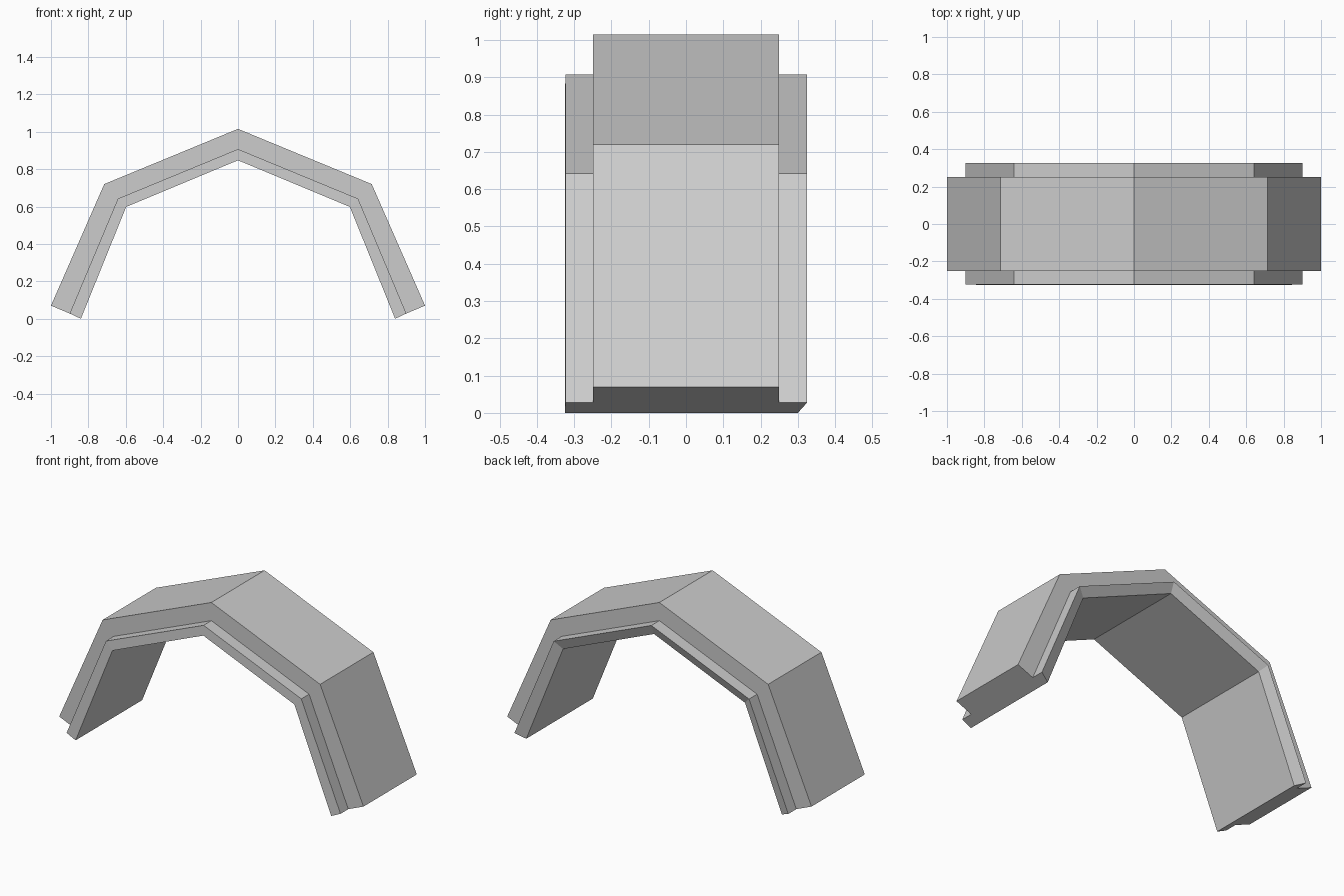
import bpy
import bmesh

cube = bpy.data.objects.get("Cube")
if cube:
    bpy.data.objects.remove(cube, do_unlink=True)

# Single plain grey
grey = bpy.data.materials.new("light_grey")
grey.use_nodes = True
colour = (0.604, 0.604, 0.604, 1)
grey.diffuse_color = colour
grey.node_tree.nodes["Principled BSDF"].inputs["Base Color"].default_value = colour

# Half outlines of the arch from foot to crown (x, z)
outer = [(1.0, 0.07), (0.715, 0.72), (0, 1.015)]
ledge = [(0.9, 0.028), (0.642, 0.642), (0, 0.907)]
inner = [(0.84, 0.0), (0.598, 0.598), (0, 0.847)]


def full_arch(half):
    """Mirror a half outline into a full one, from +x foot to -x foot."""
    return half + [(-x, z) for x, z in reversed(half[:-1])]


# Stepped cross-section: (y, outline), going round the section
section = [
    (-0.25, outer), (0.25, outer),      # outer band
    (0.25, ledge), (0.325, ledge),      # back step
    (0.30, inner), (-0.325, inner),     # inside, chamfered at the back
    (-0.323, ledge), (-0.25, ledge),    # front step
]

# Sweep the section along the arch
bm = bmesh.new()
rails = [[bm.verts.new((x, y, z)) for x, z in full_arch(line)] for y, line in section]
for i, rail in enumerate(rails):
    following = rails[(i + 1) % len(rails)]
    for j in range(len(rail) - 1):
        bm.faces.new((rail[j], following[j], following[j + 1], rail[j + 1]))

# Close both feet
for end in (0, -1):
    bm.faces.new([rail[end] for rail in rails])
bmesh.ops.recalc_face_normals(bm, faces=bm.faces)

mesh = bpy.data.meshes.new("stepped_arch")
bm.to_mesh(mesh)
bm.free()
mesh.materials.append(grey)
arch = bpy.data.objects.new("stepped_arch", mesh)
bpy.context.collection.objects.link(arch)
